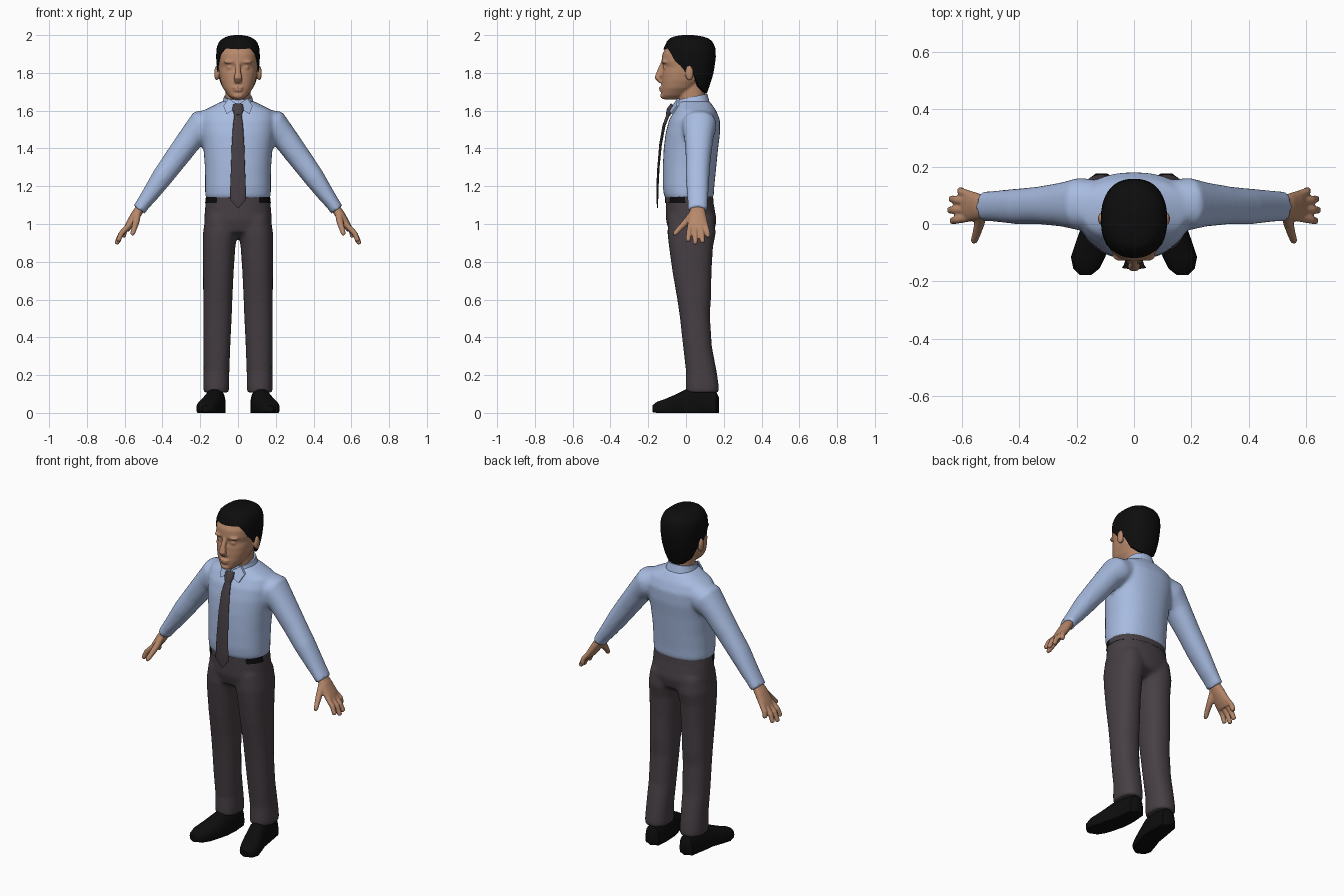
import bpy, bmesh, math
from mathutils import Vector, Matrix


def material(name, rgb):
    m = bpy.data.materials.new(name)
    m.diffuse_color = (*rgb, 1)
    return m


SHIRT = material("light_blue_cloth", (0.39, 0.50, 0.75))
TROUSER = material("charcoal_cloth", (0.062, 0.050, 0.058))
SKIN = material("skin", (0.47, 0.245, 0.145))
BLACK = material("black", (0.004, 0.004, 0.004))


def oval(a, n):
    """Unit superellipse point; larger n is squarer."""
    c, s = math.cos(a), math.sin(a)
    return (math.copysign(abs(c) ** (2 / n), c), math.copysign(abs(s) ** (2 / n), s))


def skin_rings(bm, rings):
    vs = [[bm.verts.new(p) for p in r] for r in rings]
    n = len(vs[0])
    for a, b in zip(vs, vs[1:]):
        for i in range(n):
            bm.faces.new((a[i], a[(i + 1) % n], b[(i + 1) % n], b[i]))
    bm.faces.new(vs[0][::-1])
    bm.faces.new(vs[-1])


def stack(bm, sections, xc=None, n=2.3, seg=40):
    """Loft of level sections (z, half width, front y, back y); xc gives an x per section."""
    rings = []
    for k, (z, rx, yf, yb) in enumerate(sections):
        x0 = xc[k] if xc else 0
        pts = [oval(2 * math.pi * i / seg, n) for i in range(seg)]
        rings.append([Vector((x0 + rx * c, (yf + yb) / 2 + (yb - yf) / 2 * s, z)) for c, s in pts])
    skin_rings(bm, rings)


def tube(bm, path, ref, sx=1, n=2.2, seg=20, floor=False):
    """Loft along (x, y, z, radius along ref, other radius)."""
    P = [Vector((sx * p[0], p[1], p[2])) for p in path]
    rings = []
    for k, p in enumerate(path):
        t = P[min(k + 1, len(P) - 1)] - P[max(k - 1, 0)]
        if floor:
            t = Vector((0, 1, 0))
        t.normalize()
        u = Vector(ref)
        u = (u - t * u.dot(t)).normalized()
        v = t.cross(u)
        ring = []
        for i in range(seg):
            c, s = oval(2 * math.pi * i / seg, n)
            q = P[k] + u * c * p[3] + v * s * p[4]
            if floor:
                q.z = max(q.z, 0)
            ring.append(q)
        rings.append(ring)
    skin_rings(bm, rings)


def ball(bm, loc, size):
    m = Matrix.Translation(loc) @ Matrix.Diagonal((*size, 1))
    bmesh.ops.create_uvsphere(bm, u_segments=20, v_segments=12, radius=1, matrix=m)


def finish(bm, name, mats, voxel=0, mirror=False, smooth=4):
    bmesh.ops.recalc_face_normals(bm, faces=bm.faces)
    me = bpy.data.meshes.new(name)
    bm.to_mesh(me)
    bm.free()
    ob = bpy.data.objects.new(name, me)
    bpy.context.collection.objects.link(ob)
    for m in mats:
        me.materials.append(m)
    bpy.ops.object.select_all(action='DESELECT')
    ob.select_set(True)
    bpy.context.view_layer.objects.active = ob
    bpy.ops.object.shade_smooth_by_angle(angle=math.radians(45))
    if voxel:  # fuse overlapping pieces into one soft surface
        r = ob.modifiers.new("fuse", 'REMESH')
        r.mode, r.voxel_size, r.use_smooth_shade = 'VOXEL', voxel, True
        s = ob.modifiers.new("soften", 'SMOOTH')
        s.factor, s.iterations = 0.5, smooth
    if mirror:
        ob.modifiers.new("mirror", 'MIRROR').use_mirror_merge = False
    return ob


# Shirt: torso and sleeves
bm = bmesh.new()
stack(bm, [(1.132, .166, -.106, .138), (1.15, .174, -.117, .147), (1.20, .174, -.123, .15),
           (1.30, .175, -.123, .16), (1.40, .183, -.118, .17), (1.48, .195, -.108, .18),
           (1.55, .20, -.09, .18), (1.60, .185, -.062, .16), (1.627, .13, -.052, .142),
           (1.65, .085, -.045, .125)])
for sx in (1, -1):
    tube(bm, [(.11, .065, 1.545, .085, .07), (.19, .07, 1.52, .092, .086), (.245, .068, 1.46, .078, .068),
              (.33, .065, 1.345, .066, .062), (.40, .061, 1.25, .063, .056), (.47, .062, 1.15, .056, .044),
              (.50, .062, 1.11, .053, .038), (.524, .062, 1.075, .052, .036)], (0, 1, 0), sx)
finish(bm, "shirt", [SHIRT], .011)

# Trousers: hips and two legs
bm = bmesh.new()
stack(bm, [(1.14, .168, -.106, .14), (1.10, .173, -.106, .148), (1.02, .179, -.106, .162),
           (.96, .175, -.09, .15), (.925, .09, -.03, .09)])
for sx in (1, -1):
    legs = [(1.04, .088, .084, -.095, .15), (.95, .094, .092, -.098, .157), (.88, .1, .086, -.09, .143),
            (.75, .104, .081, -.072, .135), (.60, .107, .077, -.046, .132), (.52, .108, .075, -.034, .126),
            (.35, .112, .071, -.015, .137), (.22, .114, .068, 0, .162), (.14, .115, .069, -.002, .174),
            (.108, .115, .067, 0, .175)]
    stack(bm, [(z, rx, a, b) for z, _, rx, a, b in legs], [sx * l[1] for l in legs])
finish(bm, "trousers", [TROUSER], .011)

# Belt: black shows only at the front corners
bm = bmesh.new()
stack(bm, [(1.11, .174, -.110, .147), (1.145, .170, -.110, .143)], seg=96)
belt = finish(bm, "belt", [TROUSER, BLACK])
for f in belt.data.polygons:
    f.material_index = int(f.center.y < 0 and abs(f.center.x) > .11 and len(f.vertices) == 4)

# Shoes, flat on the floor and turned out
bm = bmesh.new()
tube(bm, [(.113, .176, .04, .02, .04), (.113, .16, .03, .043, .08), (.116, .08, .03, .051, .10),
          (.124, 0, .03, .056, .095), (.142, -.06, .025, .06, .07), (.16, -.115, .022, .06, .05),
          (.166, -.155, .022, .046, .036), (.169, -.178, .022, .02, .018)], (1, 0, 0), n=2.5, seg=28, floor=True)
finish(bm, "shoe", [BLACK], mirror=True)

# Hands: palm, four fingers, thumb
bm = bmesh.new()
tube(bm, [(.505, .062, 1.10, .033, .024), (.54, .06, 1.05, .046, .026), (.572, .062, 1.0, .054, .022),
          (.593, .064, .968, .05, .016)], (0, 1, 0))
for ky, tip in ((.022, (.637, .01, .908)), (.05, (.646, .048, .893)),
                (.078, (.64, .088, .9)), (.103, (.608, .118, .93))):
    k, t = Vector((.575, ky, .995)), Vector(tip)
    m = k.lerp(t, .55) + Vector((.008, 0, .004))
    e = k.lerp(t, .95)
    tube(bm, [(*k, .014, .014), (*m, .0145, .0145), (*e, .0125, .0125), (*t, .006, .006)], (0, 1, 0), seg=12)
tube(bm, [(.53, .04, 1.06, .018, .02), (.54, 0, 1.01, .018, .018), (.55, -.035, .975, .0145, .0145),
          (.558, -.058, .95, .0125, .0125), (.56, -.066, .942, .006, .006)], (1, 0, 0), seg=12)
finish(bm, "hand", [SKIN], .005, mirror=True, smooth=2)

# Head: skull, neck, nose, brows, eyelids, mouth, chin, ears
bm = bmesh.new()
stack(bm, [(1.66, .028, -.120, -.03), (1.68, .052, -.130, 0), (1.72, .080, -.130, .05),
           (1.76, .094, -.129, .09), (1.80, .101, -.126, .11), (1.83, .104, -.118, .125),
           (1.86, .105, -.130, .13), (1.90, .106, -.125, .135), (1.94, .098, -.104, .13),
           (1.97, .075, -.065, .1), (1.983, .04, -.03, .06)])
stack(bm, [(1.58, .068, -.03, .10), (1.66, .066, -.04, .10), (1.78, .066, -.04, .10)])
tube(bm, [(0, -.122, 1.85, .012, .012), (0, -.139, 1.81, .014, .014), (0, -.150, 1.775, .022, .017),
          (0, -.132, 1.752, .02, .012)], (1, 0, 0))
ball(bm, (0, -.132, 1.722), (.028, .012, .006))
ball(bm, (0, -.131, 1.708), (.025, .012, .007))
ball(bm, (0, -.117, 1.679), (.03, .02, .017))
for sx in (1, -1):
    ball(bm, (sx * .042, -.112, 1.858), (.034, .018, .010))
    ball(bm, (sx * .040, -.106, 1.828), (.020, .015, .012))
    ball(bm, (sx * .113, .018, 1.798), (.013, .022, .040))
finish(bm, "head", [SKIN], .006, smooth=2)


# Hair: shell from a hairline that varies around the head up to the crown
def lerp_table(table, x):
    for a, b in zip(table, table[1:]):
        if x <= b[0]:
            f = max(0, (x - a[0]) / (b[0] - a[0]))
            return [p + (q - p) * f for p, q in zip(a[1:], b[1:])]
    return table[-1][1:]


SHELL = [(1.69, .072, -.05, .110), (1.74, .096, -.09, .128), (1.80, .109, -.115, .146),
         (1.88, .116, -.125, .158), (1.93, .114, -.118, .156), (1.965, .101, -.102, .142),
         (1.985, .078, -.083, .115), (1.995, .05, -.055, .08), (2.0, .02, -.02, .04)]
HAIRLINE = [(0, 1.925), (35, 1.93), (50, 1.90), (62, 1.86), (75, 1.835), (85, 1.80),
            (98, 1.80), (112, 1.73), (140, 1.70), (180, 1.69)]
rings = []
for k in range(-1, 15):
    ring = []
    for i in range(64):
        a = 2 * math.pi * i / 64
        h = lerp_table(HAIRLINE, min(math.degrees(a), 360 - math.degrees(a)))[0]
        z = h + (2.0 - h) * math.sin(max(k, 0) / 14 * math.pi / 2)
        rx, yf, yb = lerp_table(SHELL, z)
        s = .82 if k < 0 else 1
        c, d = oval(a, 2.3)
        ring.append((rx * d * s, (yf + yb) / 2 - (yb - yf) / 2 * c * s, z))
    rings.append(ring)
bm = bmesh.new()
skin_rings(bm, rings)
finish(bm, "hair", [BLACK])

# Collar band, lower at the throat than at the nape
bm = bmesh.new()
stack(bm, [(1.61, .098, -.066, .132), (1.65, .084, -.058, .122), (1.685, .074, -.047, .112)])
for v in bm.verts:
    v.co.z += .2 * (v.co.y - .09)
finish(bm, "collar", [SHIRT])

# Collar points
bm = bmesh.new()
flap = [(.004, -.066, 1.635), (.05, -.047, 1.665), (.078, -.05, 1.625), (.06, -.082, 1.582), (.03, -.085, 1.602)]
back = [bm.verts.new((x, y + .012, z)) for x, y, z in flap]
front = [bm.verts.new(p) for p in flap]
bm.faces.new(front)
bm.faces.new(back[::-1])
for i in range(5):
    j = (i + 1) % 5
    bm.faces.new((front[i], back[i], back[j], front[j]))
finish(bm, "collar_point", [SHIRT], mirror=True)

# Necktie blade and knot
bm = bmesh.new()
tube(bm, [(0, -.150, 1.085, .004, .003), (0, -.152, 1.13, .042, .005), (0, -.151, 1.2, .041, .006),
          (0, -.146, 1.3, .037, .006), (0, -.135, 1.42, .033, .007), (0, -.117, 1.52, .027, .008),
          (0, -.094, 1.58, .019, .009)], (1, 0, 0))
tube(bm, [(0, -.096, 1.575, .018, .012), (0, -.086, 1.605, .03, .016), (0, -.07, 1.632, .026, .012)], (1, 0, 0))
finish(bm, "necktie", [TROUSER])
